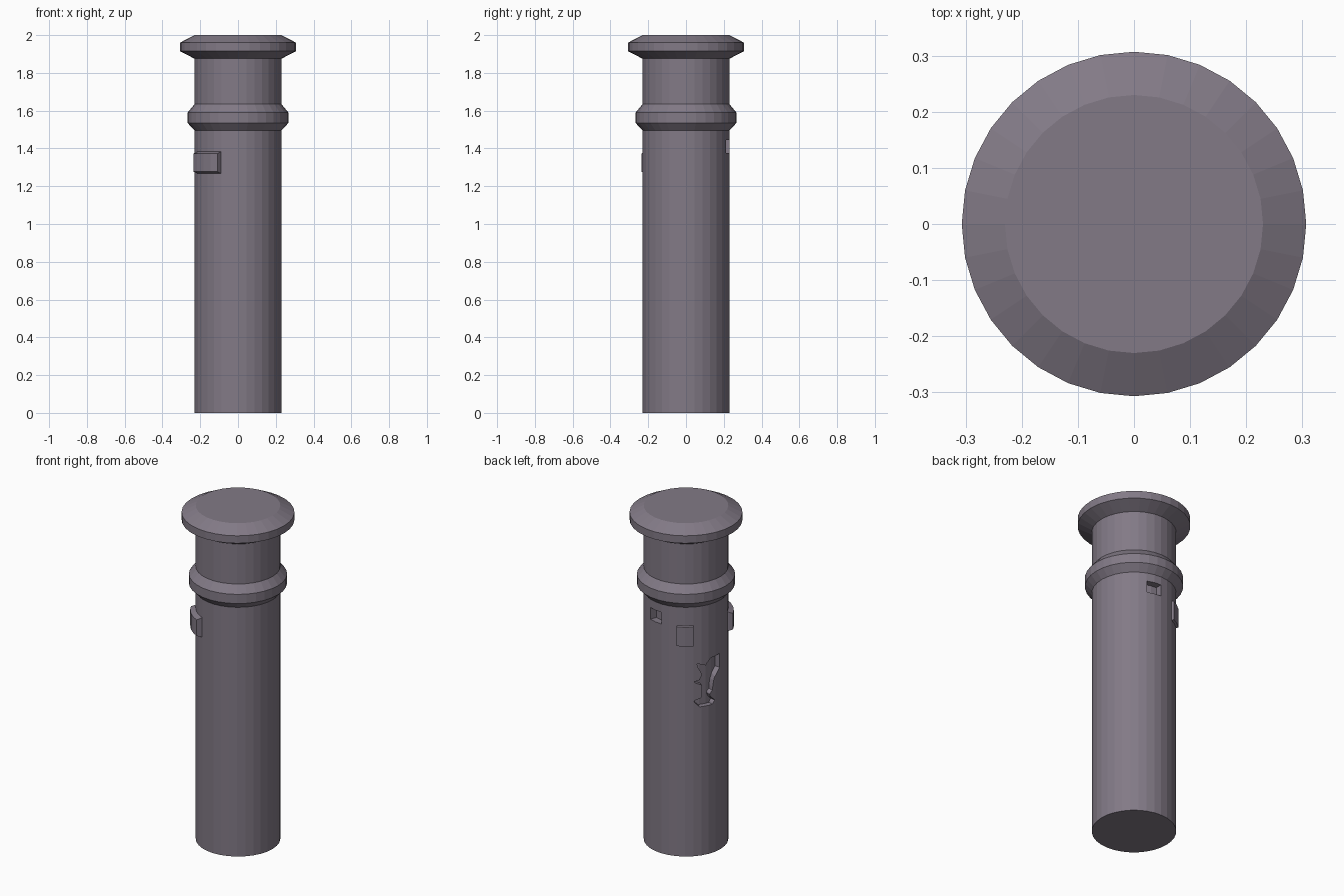
import bpy, bmesh
from math import sin, cos, radians

if "Cube" in bpy.data.objects:
    bpy.data.objects.remove(bpy.data.objects["Cube"])

SIDES = 32

stone = bpy.data.materials.new("purple_grey_stone")
stone.diffuse_color = (0.225, 0.195, 0.24, 1)
stone.use_nodes = True
stone.node_tree.nodes["Principled BSDF"].inputs["Base Color"].default_value = stone.diffuse_color


def polar(phi, r, z):
    """Point on the column; phi in degrees from the back (+y) towards -x."""
    a = radians(phi)
    return (-r * sin(a), r * cos(a), z)


def make_object(name, bm, triangulate=False):
    if triangulate:
        bmesh.ops.triangulate(bm, faces=bm.faces[:])
    bmesh.ops.recalc_face_normals(bm, faces=bm.faces[:])
    mesh = bpy.data.meshes.new(name)
    bm.to_mesh(mesh)
    bm.free()
    mesh.materials.append(stone)
    ob = bpy.data.objects.new(name, mesh)
    bpy.context.collection.objects.link(ob)
    return ob


def loft(name, rings, triangulate=False):
    """Closed solid through equally long rings of points."""
    bm = bmesh.new()
    rows = [[bm.verts.new(p) for p in ring] for ring in rings]
    n = len(rows[0])
    for a, b in zip(rows, rows[1:]):
        for i in range(n):
            j = (i + 1) % n
            bm.faces.new((a[i], a[j], b[j], b[i]))
    bm.faces.new(rows[0])
    bm.faces.new(rows[-1])
    return make_object(name, bm, triangulate)


def lathe(name, profile):
    return loft(name, [[polar(360 * i / SIDES, r, z) for i in range(SIDES)]
                       for r, z in profile])


def sector(name, phi0, phi1, z0, z1, r0, r1, taper_phi=0.0, taper_z=0.0):
    """Curved brick following the column's facets, slightly tapered outward."""
    n = round((phi1 - phi0) / (360 / SIDES))
    rings = []
    for i in range(n + 1):
        phi = phi0 + (phi1 - phi0) * i / n
        out = phi + (taper_phi if i == 0 else -taper_phi if i == n else 0)
        rings.append([polar(phi, r0, z0), polar(out, r1, z0 + taper_z),
                      polar(out, r1, z1 - taper_z), polar(phi, r0, z1)])
    return loft(name, rings)


def subtract(target, cutter):
    cutter.hide_render = True
    mod = target.modifiers.new("cut", 'BOOLEAN')
    mod.operation = 'DIFFERENCE'
    mod.solver = 'EXACT'
    mod.object = cutter
    bpy.context.view_layer.objects.active = target
    bpy.ops.object.modifier_apply(modifier=mod.name)
    bpy.data.objects.remove(cutter)


# Column with neck ring and flared cap
column = lathe("column", [
    (0.23, 0), (0.23, 1.495), (0.267, 1.535), (0.267, 1.59), (0.23, 1.635),
    (0.23, 1.875), (0.307, 1.915), (0.307, 1.96), (0.23, 2.0)])

# Missing brick: small square hole at the back
subtract(column, sector("hole_cutter", -22.3, -0.2, 1.375, 1.445, 0.19, 0.27))

# Chipped area: jagged recess on the back left, with a curved floor
outline = [(88, 1.177), (71, 1.171), (63, 1.132), (50, 1.153), (57, 1.088),
           (54, 1.054), (46, 1.046), (57, 1.021), (57, 0.949), (46, 0.932),
           (54, 0.892), (74, 0.89), (78, 0.91), (69, 0.955), (74, 0.974),
           (76, 1.032), (88, 1.093)]
chip = loft("chip_cutter", [[polar(p, r, z) for p, z in outline]
                            for r in (0.12, 0.28)], triangulate=True)
subtract(chip, lathe("core_cutter", [(0.198, 0.7), (0.198, 1.4)]))
subtract(column, chip)

# Raised bricks
sector("front_brick", 112.5, 157.5, 1.265, 1.385, 0.225, 0.26, 2.3, 0.012)
sector("back_brick", 22.5, 45, 1.262, 1.385, 0.225, 0.243, 0.5, 0.004)
